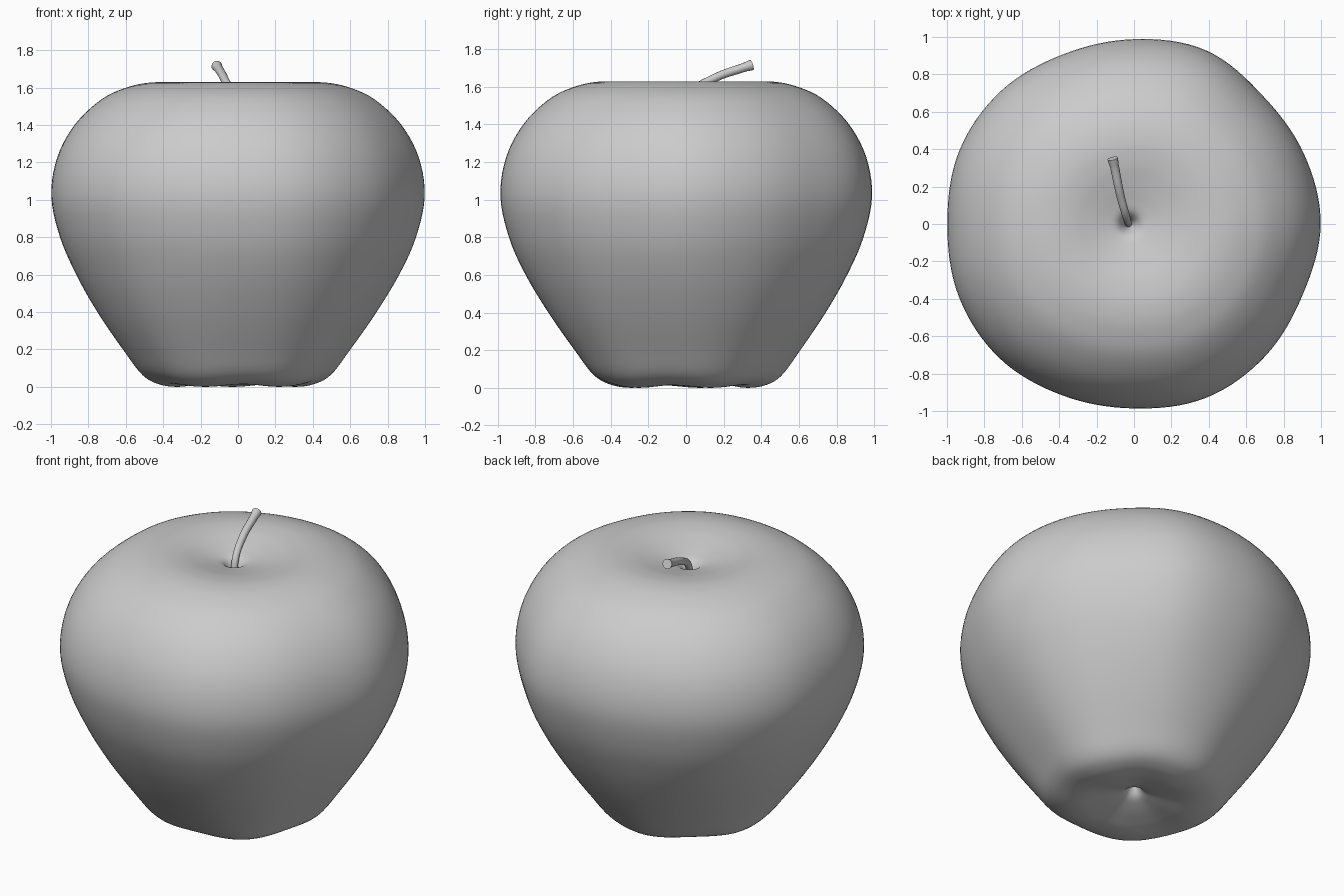
import bpy, bmesh, math
from mathutils import Vector

if "Cube" in bpy.data.objects:
    bpy.data.objects.remove(bpy.data.objects["Cube"])

SEG, SUB = 128, 5

# half section (radius, z), from the bottom pit up to the stem pit
PROFILE = [(0.02, 0.14), (0.055, 0.085), (0.12, 0.055), (0.21, 0.03), (0.31, 0.012),
           (0.41, 0.022), (0.50, 0.07), (0.60, 0.20), (0.74, 0.40), (0.86, 0.60),
           (0.95, 0.80), (0.998, 1.02), (0.967, 1.23), (0.87, 1.41), (0.725, 1.545),
           (0.58, 1.61), (0.45, 1.633), (0.33, 1.626), (0.23, 1.605), (0.14, 1.582),
           (0.07, 1.56), (0.035, 1.52), (0.015, 1.47)]

# uneven outline seen from above, one radius per 22.5 degrees
OUTLINE = [1.0, 0.985, 0.974, 1.007, 0.99, 0.985, 1.008, 1.015,
           1.0, 1.016, 1.018, 0.995, 0.988, 1.008, 0.998, 0.98]


def spline(a, b, c, d, t):
    return 0.5 * (2 * b + (c - a) * t + (2 * a - 5 * b + 4 * c - d) * t * t
                  + (3 * b - a - 3 * c + d) * t ** 3)


def outline(angle):
    n = len(OUTLINE)
    u = angle / math.tau * n
    i = int(u)
    return spline(*[OUTLINE[(i + k) % n] for k in (-1, 0, 1, 2)], u - i)


def smooth_profile():
    pts = [Vector(p) for p in PROFILE]
    last = len(pts) - 1
    out = []
    for i in range(last):
        q = [pts[min(max(i + k, 0), last)] for k in (-1, 0, 1, 2)]
        out += [spline(*q, s / SUB) for s in range(SUB)]
    return out + [pts[-1]]


# Fruit: lathed section with an uneven outline, soft lobes and one stronger lobe below
bm = bmesh.new()
rings = []
for r, z in smooth_profile():
    low = min(max((0.75 - z) / 0.6, 0), 1)
    low = low * low * (3 - 2 * low)
    ring = []
    for k in range(SEG):
        a = math.tau * k / SEG
        lobe = math.cos(5 * (a - math.radians(23)))
        bulge = max(0, math.cos(a - math.radians(208))) ** 6
        rad = r * (1 + (outline(a) - 1) * min(1, r) + low * (0.012 * lobe + 0.03 * bulge))
        drop = 0.007 * low * lobe * min(1, r / 0.3) * max(0, 1 - z / 0.3)
        ring.append(bm.verts.new((rad * math.cos(a), rad * math.sin(a), z - drop)))
    rings.append(ring)
for lo, hi in zip(rings, rings[1:]):
    for k in range(SEG):
        j = (k + 1) % SEG
        bm.faces.new((lo[k], lo[j], hi[j], hi[k]))
bm.faces.new(rings[0][::-1])
bm.faces.new(rings[-1])
base = min(v.co.z for v in bm.verts)
for v in bm.verts:
    v.co.z -= base
    # the stem pit sits slightly to the left
    if v.co.z > 1.4:
        v.co.x -= 0.03 * max(0, 1 - v.co.xy.length / 0.4)
for f in bm.faces:
    f.smooth = True
mesh = bpy.data.meshes.new("fruit")
bm.to_mesh(mesh)
bm.free()
bpy.context.collection.objects.link(bpy.data.objects.new("fruit", mesh))

# Stem: bent round rod, flaring at the tip
curve = bpy.data.curves.new("stem", 'CURVE')
curve.dimensions = '3D'
curve.bevel_depth = 0.024
curve.bevel_resolution = 5
curve.use_fill_caps = True
path = [(-0.03, 0.0, 1.46, 0.8), (-0.04, 0.035, 1.57, 0.85), (-0.072, 0.15, 1.645, 0.92),
        (-0.105, 0.31, 1.703, 1.0), (-0.114, 0.35, 1.716, 1.2)]
sp = curve.splines.new('BEZIER')
sp.bezier_points.add(len(path) - 1)
for bp, (x, y, z, w) in zip(sp.bezier_points, path):
    bp.co = (x, y, z)
    bp.radius = w
    bp.handle_left_type = bp.handle_right_type = 'AUTO'
stem = bpy.data.objects.new("stem", curve)
bpy.context.collection.objects.link(stem)
bpy.context.view_layer.objects.active = stem
stem.select_set(True)
bpy.ops.object.convert(target='MESH')
bpy.ops.object.shade_smooth_by_angle(angle=math.radians(40))
